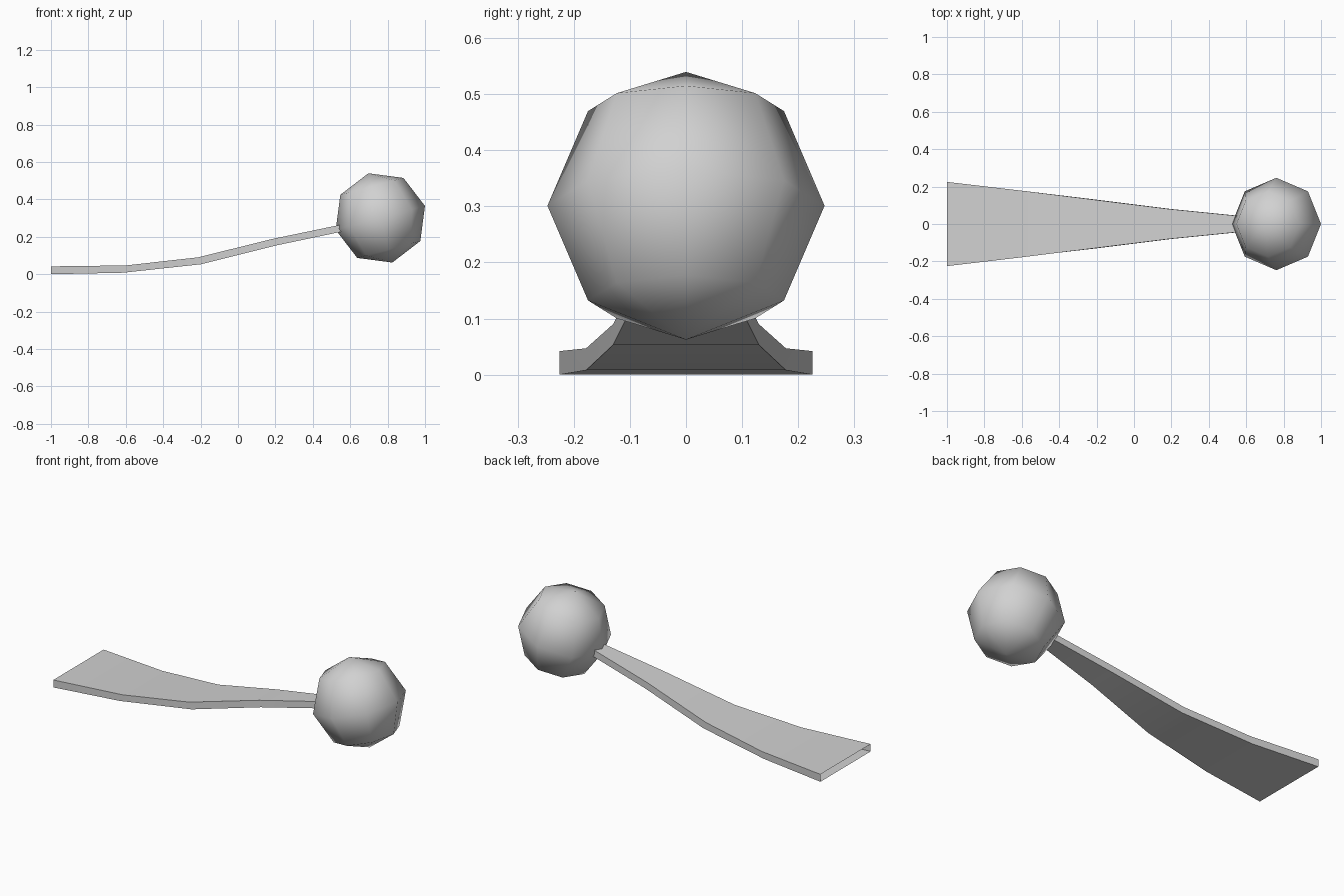
import bpy
import bmesh
from math import radians

cube = bpy.data.objects.get("Cube")
if cube:
    bpy.data.objects.remove(cube, do_unlink=True)

# Single plain grey for both parts
grey = bpy.data.materials.new("plain grey")
grey.use_nodes = True
colour = (0.64, 0.64, 0.64, 1)
grey.diffuse_color = colour
grey.node_tree.nodes["Principled BSDF"].inputs["Base Color"].default_value = colour

# Low-poly smooth ball, tilted to follow the handle
bpy.ops.mesh.primitive_uv_sphere_add(
    segments=8, ring_count=4, radius=0.247,
    location=(0.761, 0, 0.301), rotation=(0, radians(-15), 0))
ball = bpy.context.object
ball.name = "ball"
ball.data.materials.append(grey)
bpy.ops.object.shade_smooth()

# Handle stations: top x, top z, bottom x, bottom z, half width
stations = [
    (-1.0, 0.042, -1.0, 0.0, 0.225),
    (-0.60, 0.047, -0.615, 0.008, 0.178),
    (-0.215, 0.09, -0.20, 0.053, 0.13),
    (0.19, 0.19, 0.20, 0.153, 0.08),
    (0.59, 0.273, 0.60, 0.237, 0.04),
]

# Tapered rectangular sleeve, open at both ends
bm = bmesh.new()
rings = []
for tx, tz, bx, bz, w in stations:
    corners = [(tx, -w, tz), (tx, w, tz), (bx, w, bz), (bx, -w, bz)]
    rings.append([bm.verts.new(c) for c in corners])
for a, b in zip(rings, rings[1:]):
    for i in range(4):
        j = (i + 1) % 4
        bm.faces.new((a[i], b[i], b[j], a[j]))
bm.normal_update()
if bm.faces[:][0].normal.z < 0:
    bmesh.ops.reverse_faces(bm, faces=bm.faces[:])
mesh = bpy.data.meshes.new("handle")
bm.to_mesh(mesh)
bm.free()
mesh.materials.append(grey)
handle = bpy.data.objects.new("handle", mesh)
bpy.context.collection.objects.link(handle)

bpy.ops.object.select_all(action='DESELECT')
handle.select_set(True)
bpy.context.view_layer.objects.active = handle
bpy.ops.object.shade_smooth_by_angle(angle=radians(30))
